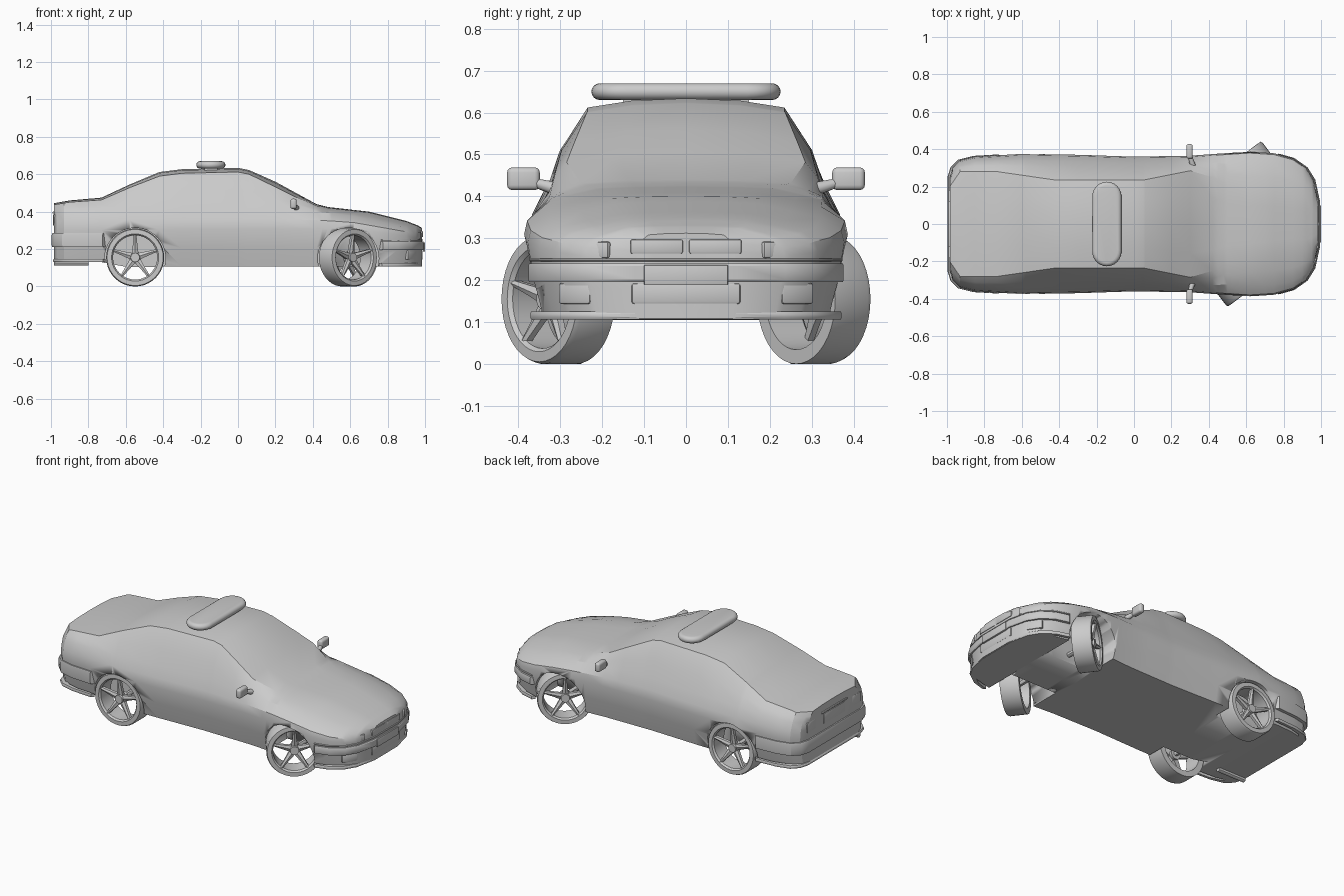
import bpy, bmesh, math
from mathutils import Matrix, Vector

if "Cube" in bpy.data.objects:
    bpy.data.objects.remove(bpy.data.objects["Cube"], do_unlink=True)


def finish(bm, name, angle=30):
    """Turn a bmesh into a smooth-shaded object with sharp creases."""
    bmesh.ops.recalc_face_normals(bm, faces=bm.faces)
    mesh = bpy.data.meshes.new(name)
    bm.to_mesh(mesh)
    bm.free()
    obj = bpy.data.objects.new(name, mesh)
    bpy.context.collection.objects.link(obj)
    bpy.ops.object.select_all(action="DESELECT")
    obj.select_set(True)
    bpy.context.view_layer.objects.active = obj
    bpy.ops.object.shade_smooth_by_angle(angle=math.radians(angle))
    return obj


def along(x, keys):
    """Read a keyed curve at x."""
    if x <= keys[0][0]:
        return keys[0][1]
    for (xa, va), (xb, vb) in zip(keys, keys[1:]):
        if x <= xb:
            return va + (vb - va) * (x - xa) / (xb - xa)
    return keys[-1][1]


def loft(bm, rings, closed=False):
    """Skin a list of closed rings; cap the ends or join them up."""
    rows = [[bm.verts.new(p) for p in ring] for ring in rings]
    pairs = list(zip(rows, rows[1:]))
    if closed:
        pairs.append((rows[-1], rows[0]))
    else:
        bm.faces.new(rows[0])
        bm.faces.new(rows[-1])
    for a, b in pairs:
        for i in range(len(a)):
            j = (i + 1) % len(a)
            bm.faces.new((a[i], a[j], b[j], b[i]))


def box(name, center, size, bevel=0.0, segments=2):
    bm = bmesh.new()
    bmesh.ops.create_cube(bm, size=1, matrix=Matrix.Translation(center) @ Matrix.Diagonal((*size, 1)))
    if bevel:
        bmesh.ops.bevel(bm, geom=bm.edges[:], offset=bevel, segments=segments,
                        profile=0.5, affect="EDGES")
    return finish(bm, name)


def rod(name, start, end, r1, r2, sides=12):
    start, end = Vector(start), Vector(end)
    axis = end - start
    bm = bmesh.new()
    turn = axis.to_track_quat("Z", "Y").to_matrix().to_4x4()
    bmesh.ops.create_cone(bm, cap_ends=True, segments=sides, radius1=r1, radius2=r2,
                          depth=axis.length, matrix=Matrix.Translation((start + end) / 2) @ turn)
    return finish(bm, name)


# Body curves along the length: plan half width, roof line, belt and creases
plan = [(-.985, .25), (-.97, .3), (-.93, .34), (-.85, .36), (-.6, .375), (-.3, .37), (0, .36),
        (.3, .365), (.45, .376), (.62, .387), (.75, .378), (.85, .35), (.92, .3), (.96, .235), (.985, .12)]
top = [(-.985, .445), (-.9, .46), (-.73, .475), (-.58, .545), (-.42, .612), (-.3, .627), (0, .634),
       (.06, .622), (.2, .56), (.42, .44), (.48, .425), (.7, .4), (.9, .35), (.96, .327), (.985, .312)]
edge = [(-.985, .2), (-.93, .28), (-.73, .28), (-.42, .235), (.05, .235), (.3, .285),
        (.42, .25), (.5, .205), (.95, .14), (.985, .09)]
drop = [(-.985, .008), (-.73, .012), (-.42, .022), (.05, .022), (.25, .03), (.45, .005), (.985, .004)]
belt = [(-.985, .395), (-.75, .41), (.1, .42), (.4, .402), (.6, .38), (.9, .315), (.985, .29)]
belt_share = [(-.985, .93), (-.5, .9), (.3, .9), (.6, .83), (.985, .9)]
waist = [(-.985, .3), (.6, .31), (.9, .27), (.985, .25)]
sill = [(-.985, .13), (-.72, .13), (-.68, .105), (.985, .108)]


def section(x):
    w, t, e = along(x, plan), along(x, top), along(x, edge)
    d, b, m, s = along(x, drop), along(x, belt), along(x, waist), along(x, sill)
    bw = w * along(x, belt_share)
    half = [(w * .9, s), (w * .96, (s + m) / 2), (w, m), (w * .98, (m + b) / 2), (bw, b),
            ((bw + e) / 2 + .08 * (t - b), (b + t - d) / 2), (e, t - d), (e * .55, t - d * .25)]
    ring = [(0, s)] + half + [(0, t)] + [(-y, z) for y, z in reversed(half)]
    return [(x, y, z) for y, z in ring]


stations = sorted({k[0] for c in (plan, top, edge) for k in c})
bm = bmesh.new()
loft(bm, [section(x) for x in stations])
body = finish(bm, "body_shell", 25)

# Wheel arches cut out of the sides
REAR_X, FRONT_X = -.55, .59
for x, inner in ((REAR_X, .22), (FRONT_X, .15)):
    for side in (-1, 1):
        cutter = rod("arch_cutter", (x, side * inner, .15), (x, side * .5, .15), .163, .163, 40)
        cutter.hide_render = True
        cut = body.modifiers.new("arch", "BOOLEAN")
        cut.object, cut.operation, cut.solver = cutter, "DIFFERENCE", "EXACT"
        bpy.context.view_layer.objects.active = body
        bpy.ops.object.modifier_apply(modifier=cut.name)
        bpy.data.objects.remove(cutter, do_unlink=True)


# Bumpers and lips wrap around the ends of the plan outline
def wrap(name, front, z0, z1, reach, lip=0.006):
    keys = [k for k in plan if (k[0] >= .8 if front else k[0] <= -.76)]
    start = .77 if front else -.72
    keys.append((start, along(start, plan)))
    keys.sort(reverse=not front)
    path = keys + [(x, -y) for x, y in reversed(keys)]
    mid = .6 if front else -.6
    bm = bmesh.new()
    rings = []
    for x, y in path:
        def at(k, z):
            return (mid + (x - mid) * k, y * (1 + (k - 1) * .4), z)
        rings.append([at(.9, z0), at(reach, z0), at(reach + .01, z0 + lip),
                      at(reach + .01, z1 - lip), at(reach, z1), at(.9, z1)])
    loft(bm, rings)
    return finish(bm, name)


wrap("front_bumper", True, .195, .24, 1.015)
wrap("front_lip", True, .106, .125, .985)
wrap("headlight_band", True, .245, .252, 1.0, .002)
wrap("rear_bumper", False, .21, .285, 1.02, .012)
wrap("rear_lip", False, .13, .148, 1.0)

# Nose details: plate, split grille, lower intake bars, fog lamp recesses
box("front_plate", (.994, 0, .212), (.012, .2, .048), .002)
box("lower_intake", (.972, 0, .168), (.03, .26, .05), .006)
for side in (-1, 1):
    box("grille_half", (.976, side * .07, .28), (.025, .125, .034), .004)
    lamp = box("fog_lamp", (0, 0, 0), (.02, .09, .05), .006)
    lamp.location = (.925, side * .262, .168)
    lamp.rotation_euler.z = side * math.radians(33)
    light = box("headlight", (0, 0, 0), (.02, .12, .04), .006)
    light.location = (.938, side * .232, .272)
    light.rotation_euler.z = side * math.radians(33)

# Tail details: number plate frame, tail lights, exhaust
box("rear_plate", (-.983, 0, .355), (.012, .2, .06), .003)
box("rear_plate_trim", (-.985, 0, .395), (.014, .24, .01), .003)
for side in (-1, 1):
    box("tail_light", (-.977, side * .215, .355), (.02, .08, .06), .006)
rod("exhaust_pipe", (-.8, -.24, .125), (-.985, -.24, .125), .014, .014)

# Roof light bar: a rounded stadium
bm = bmesh.new()
outline = []
for i in range(26):
    a = math.pi * (i if i < 13 else i - 1) / 12
    y = .148 if i < 13 else -.148
    outline.append((-.145 + .078 * math.cos(a), y + .078 * math.sin(a)))
layers = []
for i in range(9):
    a = math.pi * (i / 8 - .5)
    k = 1 - .02 * (1 - math.cos(a)) / .078
    layers.append([(-.145 + (x + .145) * k, y * (1 - (1 - k) * .35), .65 + .02 * math.sin(a))
                   for x, y in outline])
loft(bm, layers)
finish(bm, "light_bar", 40)
box("light_bar_mount", (-.145, 0, .628), (.07, .3, .02))

# Door mirrors
for side in (-1, 1):
    box("door_mirror", (.297, side * .388, .442), (.034, .078, .054), .012, 3)
    rod("mirror_arm", (.315, side * .31, .418), (.3, side * .36, .432), .016, .011)


# Wheels: open rim inside the tyre, five tapered spokes and a hub
def wheel(name, x, y, steer=0):
    profile = [(.155, -.055), (.155, .042), (.15, .054), (.126, .055), (.118, .045), (.121, -.055)]
    bm = bmesh.new()
    steps = 40
    loft(bm, [[(r * math.cos(a), -d, r * math.sin(a)) for r, d in profile]
              for a in (math.tau * i / steps for i in range(steps))], closed=True)
    tyre = finish(bm, name + "_tyre")
    bm = bmesh.new()
    for i in range(5):
        turn = Matrix.Rotation(math.tau * i / 5, 4, "Y")
        rings = []
        for r, half, face in ((.012, .019, .03), (.07, .012, .038), (.122, .007, .046)):
            rings.append([turn @ Vector(p) for p in
                          ((-half, -face + .018, r), (half, -face + .018, r),
                           (half, -face, r), (0, -face - .006, r), (-half, -face, r))])
        loft(bm, rings)
    turn = Matrix.Translation((0, -.02, 0)) @ Matrix.Rotation(math.pi / 2, 4, "X")
    bmesh.ops.create_cone(bm, cap_ends=True, segments=20, radius1=.032, radius2=.024,
                          depth=.05, matrix=turn)
    spokes = finish(bm, name + "_spokes")
    for part in (tyre, spokes):
        part.location = (x, y, .155)
        part.rotation_euler.z = steer + (math.pi if y > 0 else 0)


for label, side in (("left", 1), ("right", -1)):
    wheel("rear_" + label, REAR_X, side * .305)
    wheel("front_" + label, FRONT_X, side * .307, math.radians(37))
    # Stub axles tie the wheels to the body
    for x in (REAR_X, FRONT_X):
        rod("stub_axle", (x, side * .14, .155), (x, side * .3, .155), .014, .014)
